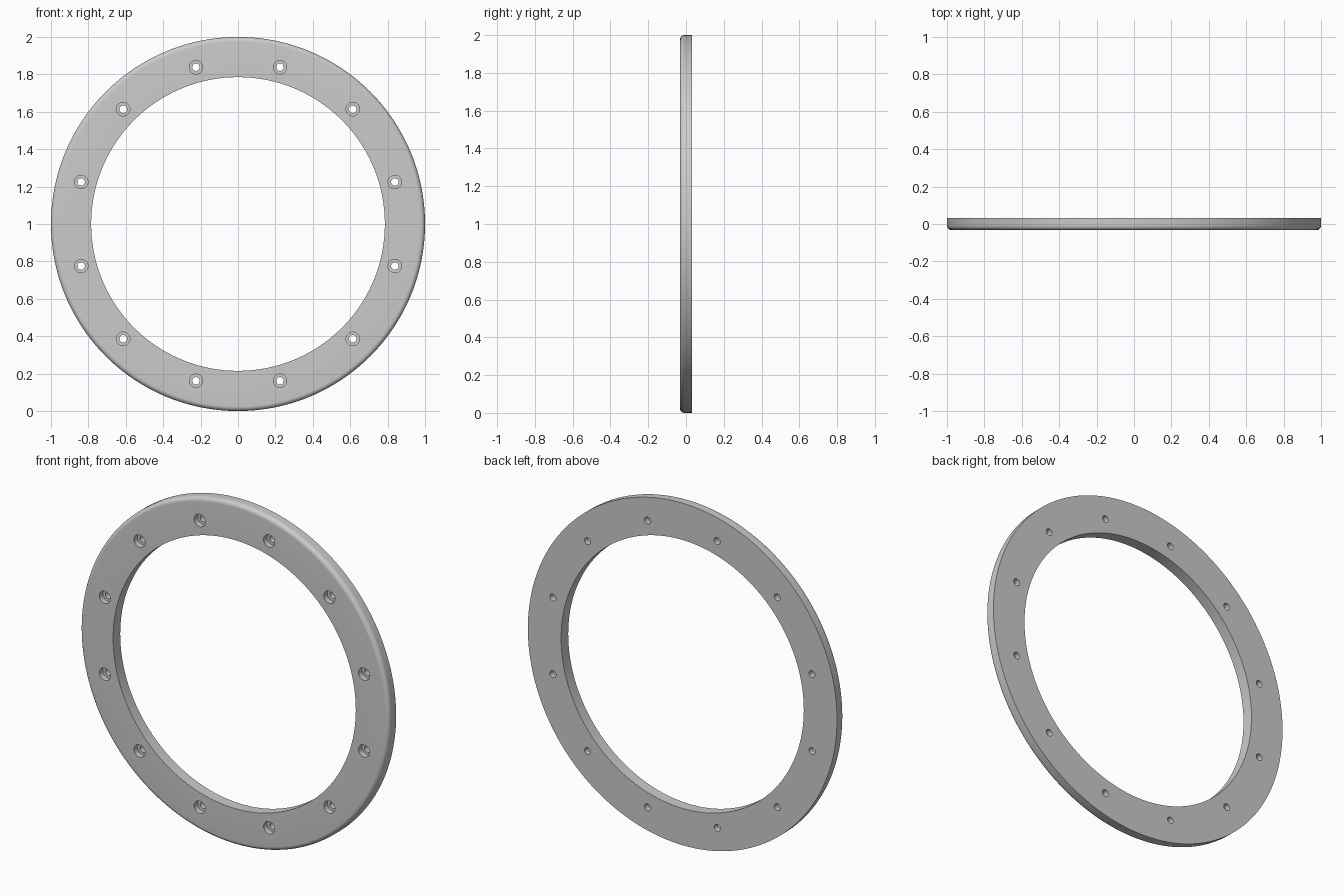
import bpy, bmesh
from math import sin, cos, pi, radians

if "Cube" in bpy.data.objects:
    bpy.data.objects.remove(bpy.data.objects["Cube"])

HALF = 0.033      # half thickness
OUTER, INNER = 1.0, 0.785
FILLET = 0.025


def lathe(name, profile, segs, cx=0.0, cz=1.0, closed=True):
    """Revolve (radius, y) points about a y-parallel axis; open profiles get caps."""
    bm = bmesh.new()
    rings = [[bm.verts.new((cx + r * cos(2 * pi * i / segs), y, cz + r * sin(2 * pi * i / segs)))
              for i in range(segs)] for r, y in profile]
    pairs = list(zip(rings, rings[1:]))
    if closed:
        pairs.append((rings[-1], rings[0]))
    else:
        bm.faces.new(rings[0])
        bm.faces.new(rings[-1])
    for a, b in pairs:
        for i in range(segs):
            j = (i + 1) % segs
            bm.faces.new((a[i], a[j], b[j], b[i]))
    bmesh.ops.recalc_face_normals(bm, faces=bm.faces)
    me = bpy.data.meshes.new(name)
    bm.to_mesh(me)
    bm.free()
    ob = bpy.data.objects.new(name, me)
    bpy.context.collection.objects.link(ob)
    return ob


# Flange ring with a rounded outer front edge
profile = [(INNER, -HALF)]
for k in range(9):
    a = k / 8 * pi / 2
    profile.append((OUTER - FILLET + FILLET * sin(a), -HALF + FILLET - FILLET * cos(a)))
profile += [(OUTER, HALF), (INNER, HALF)]
ring = lathe("flange_ring", profile, 192)

# Twelve counterbored bolt holes
cutters = []
bore = [(0.036, -0.1), (0.036, 0.0), (0.02, 0.0), (0.02, 0.1)]
for n in range(12):
    a = radians(15 + 30 * n)
    c = lathe("bolt_hole_cutter", bore, 32, 0.868 * cos(a), 1 + 0.868 * sin(a), closed=False)
    c.hide_render = True
    cutters.append(c)

bpy.context.view_layer.objects.active = ring
for c in cutters:
    mod = ring.modifiers.new("bolt_hole", 'BOOLEAN')
    mod.operation = 'DIFFERENCE'
    mod.solver = 'EXACT'
    mod.object = c
    bpy.ops.object.modifier_apply(modifier=mod.name)
    bpy.data.objects.remove(c)

# Smooth curved walls, crisp rims
bpy.ops.object.select_all(action='DESELECT')
ring.select_set(True)
bpy.ops.object.shade_smooth_by_angle(angle=radians(30))
